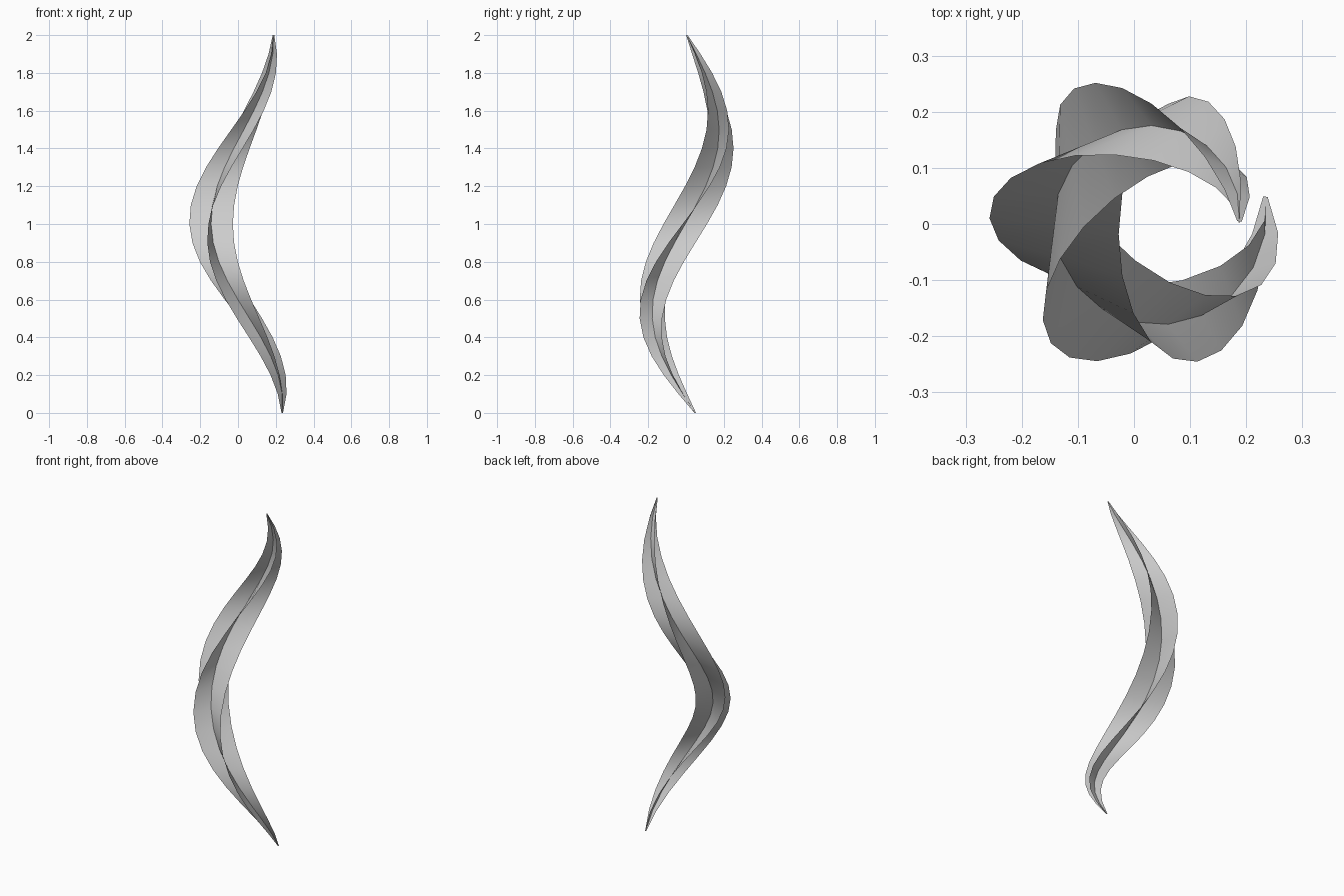
import bpy, bmesh, math

if "Cube" in bpy.data.objects:
    bpy.data.objects.remove(bpy.data.objects["Cube"])

RINGS = 20            # segments along the height
CX, CY = 0.035, 0.01  # axis of the spiral


def section(bm, t):
    """Centre point and four blade tips at height fraction t."""
    turn = math.radians(11 - 373 * t)
    reach = 0.203 - 0.05 * t
    x, y = CX + reach * math.cos(turn), CY + reach * math.sin(turn)
    size = 0.004 + 0.112 * max(0.0, math.sin(math.pi * t)) ** 0.95
    spin = math.radians(83 + 180 * t)
    tips = []
    for i in range(4):
        a = spin + i * math.pi / 2
        tips.append(bm.verts.new((x + size * math.cos(a), y + size * math.sin(a), 2 * t)))
    return bm.verts.new((x, y, 2 * t)), tips


def ribbon(name, sides):
    """One thin twisted ribbon running through the centre of the spiral."""
    bm = bmesh.new()
    rings = [section(bm, k / RINGS) for k in range(RINGS + 1)]
    a, b = sides
    for (c0, low), (c1, high) in zip(rings, rings[1:]):
        bm.faces.new((low[a], c0, c1, high[a]))
        bm.faces.new((c0, low[b], high[b], c1))
    bmesh.ops.delete(bm, geom=[v for v in bm.verts if not v.link_faces], context='VERTS')
    mesh = bpy.data.meshes.new(name)
    bm.to_mesh(mesh)
    bm.free()
    ob = bpy.data.objects.new(name, mesh)
    bpy.context.collection.objects.link(ob)
    bpy.ops.object.select_all(action='DESELECT')
    bpy.context.view_layer.objects.active = ob
    ob.select_set(True)
    bpy.ops.object.shade_smooth_by_angle(angle=math.radians(30))


# Two crossed ribbons make the four-bladed twisted spiral
ribbon("first_ribbon", (0, 2))
ribbon("second_ribbon", (1, 3))
